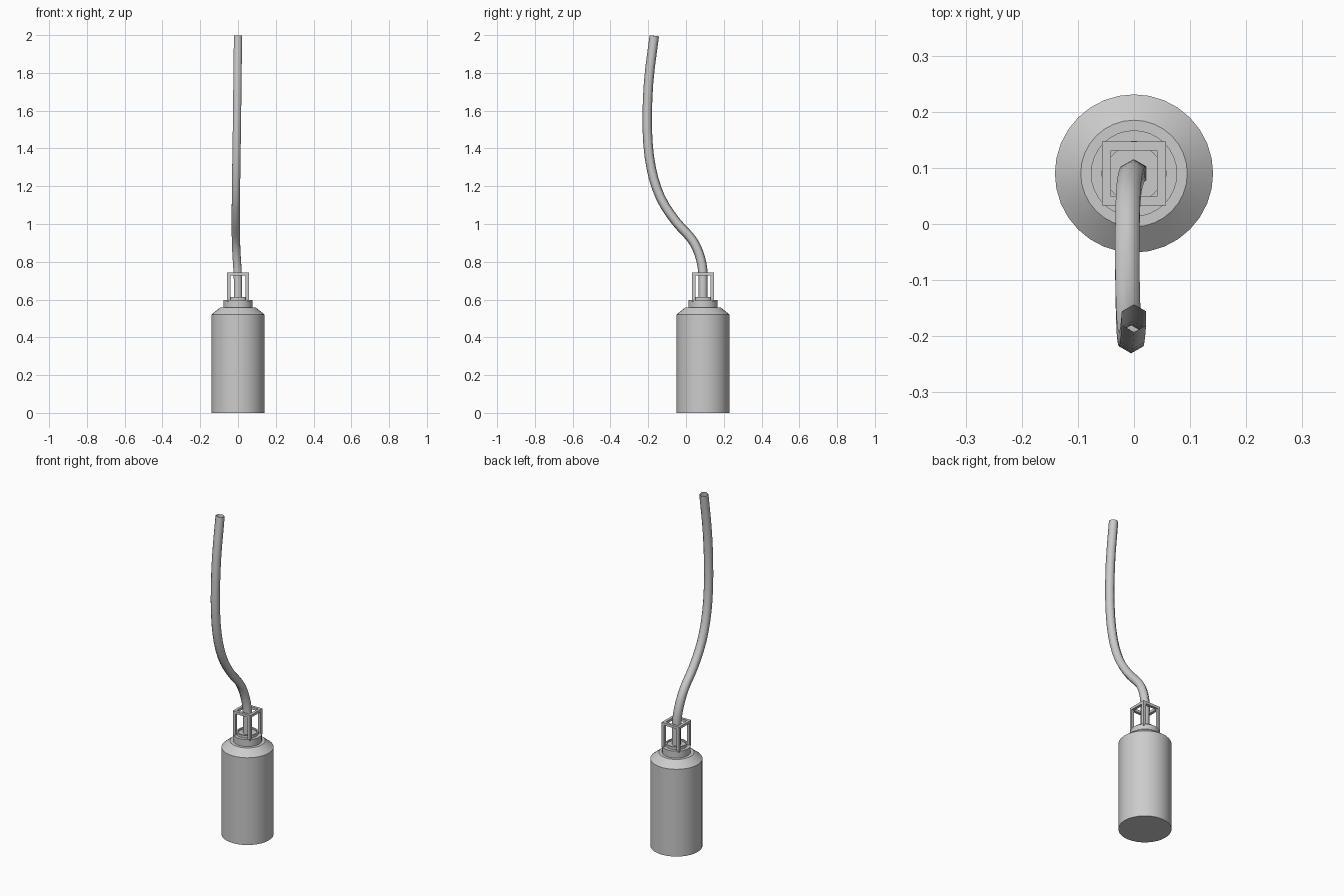
import bpy, bmesh, math
from mathutils import Vector

if "Cube" in bpy.data.objects:
    bpy.data.objects.remove(bpy.data.objects["Cube"])

CY = 0.09  # bottle axis in y


def make_object(name, bm, smooth=None):
    bmesh.ops.recalc_face_normals(bm, faces=bm.faces)
    mesh = bpy.data.meshes.new(name)
    bm.to_mesh(mesh)
    bm.free()
    ob = bpy.data.objects.new(name, mesh)
    bpy.context.collection.objects.link(ob)
    if smooth:
        bpy.ops.object.select_all(action='DESELECT')
        ob.select_set(True)
        bpy.context.view_layer.objects.active = ob
        bpy.ops.object.shade_smooth_by_angle(angle=math.radians(smooth))
    return ob


def lathe(name, profile, sides=32):
    bm = bmesh.new()
    rings = [[bm.verts.new((r * math.cos(math.tau * i / sides),
                            CY + r * math.sin(math.tau * i / sides), z))
              for i in range(sides)] for r, z in profile]
    for a, b in zip(rings, rings[1:]):
        for i in range(sides):
            j = (i + 1) % sides
            bm.faces.new((a[i], a[j], b[j], b[i]))
    bm.faces.new(rings[0])
    bm.faces.new(rings[-1])
    return make_object(name, bm, 30)


def add_box(bm, lo, hi):
    lo, hi = Vector(lo), Vector(hi)
    for v in bmesh.ops.create_cube(bm, size=1)["verts"]:
        v.co = Vector((v.co[k] + 0.5) * (hi[k] - lo[k]) + lo[k] for k in range(3))


# Bottle body with sloped shoulder
lathe("bottle_body", [(0.141, 0), (0.141, 0.52), (0.095, 0.557)])

# Neck collar and valve seat
lathe("neck_collar", [(0.077, 0.55), (0.077, 0.598)])
lathe("valve_seat", [(0.058, 0.59), (0.058, 0.613), (0.05, 0.613), (0.05, 0.603)])

# Square guard cage: four posts and a top frame
bm = bmesh.new()
o, n = 0.057, 0.041
for sx in (-1, 1):
    x0, x1 = sorted((sx * o, sx * n))
    for sy in (-1, 1):
        y0, y1 = sorted((sy * o, sy * n))
        add_box(bm, (x0, CY + y0, 0.59), (x1, CY + y1, 0.742))
    add_box(bm, (x0, CY - n, 0.727), (x1, CY + n, 0.742))
    add_box(bm, (-n, CY + x0, 0.727), (n, CY + x1, 0.742))
make_object("guard_cage", bm)

# Open-ended six-sided hose swept through path points
path = [Vector(p) for p in (
    (0, 0.09, 0.60), (0, 0.09, 0.68), (-0.003, 0.088, 0.76),
    (-0.008, 0.07, 0.84), (-0.011, 0.03, 0.92), (-0.012, -0.055, 1.015),
    (-0.011, -0.135, 1.14), (-0.009, -0.185, 1.30), (-0.006, -0.205, 1.50),
    (-0.003, -0.198, 1.75), (0, -0.168, 1.996))]
ext = [2 * path[0] - path[1]] + path + [2 * path[-1] - path[-2]]
points = []
for a, b, c, d in zip(ext, ext[1:], ext[2:], ext[3:]):
    for k in range(3):
        t = k / 3
        points.append(0.5 * (2 * b + (c - a) * t + (2 * a - 5 * b + 4 * c - d) * t * t
                             + (3 * b - a - 3 * c + d) * t ** 3))
points.append(path[-1])
bm = bmesh.new()
rings = []
for i, p in enumerate(points):
    tangent = (points[min(i + 1, len(points) - 1)] - points[max(i - 1, 0)]).normalized()
    v = tangent.cross(Vector((1, 0, 0))).normalized()
    u = v.cross(tangent)
    rings.append([bm.verts.new(p + 0.025 * (v * math.cos(k * math.pi / 3)
                                           + u * math.sin(k * math.pi / 3)))
                  for k in range(6)])
for a, b in zip(rings, rings[1:]):
    for k in range(6):
        j = (k + 1) % 6
        bm.faces.new((a[k], a[j], b[j], b[k]))
make_object("hose", bm, 75)
